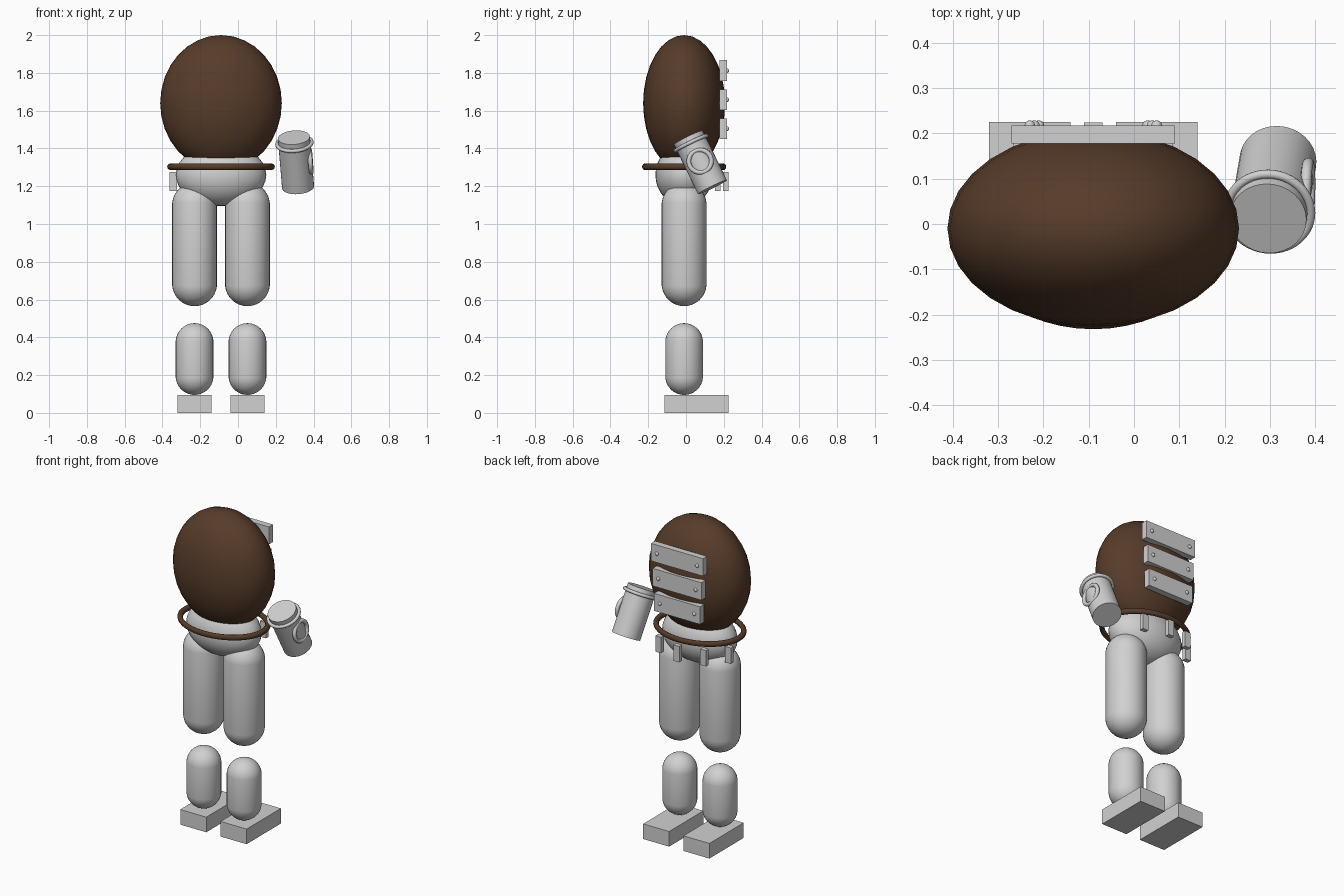
import bpy
import bmesh
import math
from mathutils import Matrix, Vector

cube = bpy.data.objects.get("Cube")
if cube:
    bpy.data.objects.remove(cube, do_unlink=True)

CX, CY = -0.09, -0.01  # body axis


def material(name, rgb):
    mat = bpy.data.materials.new(name)
    mat.use_nodes = True
    mat.diffuse_color = (*rgb, 1)
    mat.node_tree.nodes["Principled BSDF"].inputs["Base Color"].default_value = (*rgb, 1)
    return mat


BROWN = material("dark brown", (0.095, 0.045, 0.023))
GREY = material("light grey", (0.63, 0.64, 0.63))


def finish(name, bm, mat, matrix=Matrix(), smooth=True):
    mesh = bpy.data.meshes.new(name)
    bmesh.ops.recalc_face_normals(bm, faces=bm.faces)
    bm.to_mesh(mesh)
    bm.free()
    mesh.materials.append(mat)
    obj = bpy.data.objects.new(name, mesh)
    obj.matrix_world = matrix
    bpy.context.collection.objects.link(obj)
    if smooth:
        bpy.ops.object.select_all(action='DESELECT')
        obj.select_set(True)
        bpy.context.view_layer.objects.active = obj
        bpy.ops.object.shade_smooth_by_angle(angle=math.radians(40))
    return obj


def box(name, center, size, mat):
    bm = bmesh.new()
    bmesh.ops.create_cube(bm, size=1)
    bmesh.ops.scale(bm, vec=size, verts=bm.verts)
    return finish(name, bm, mat, Matrix.Translation(center), False)


def ellipsoid(name, center, radii, mat, segments=32):
    bm = bmesh.new()
    bmesh.ops.create_uvsphere(bm, u_segments=segments, v_segments=segments // 2, radius=1)
    bmesh.ops.scale(bm, vec=radii, verts=bm.verts)
    return finish(name, bm, mat, Matrix.Translation(center))


def capsule(name, x, y, bottom, top, radius, mat):
    bm = bmesh.new()
    bmesh.ops.create_uvsphere(bm, u_segments=32, v_segments=17, radius=radius)
    half = (top - bottom) / 2 - radius
    for v in bm.verts:
        v.co.z += math.copysign(half, v.co.z)
    return finish(name, bm, mat, Matrix.Translation((x, y, (top + bottom) / 2)))


def ring(name, major, minor, mat, matrix, steps=48, sides=12):
    bm = bmesh.new()
    circle = bmesh.ops.create_circle(bm, segments=sides, radius=minor,
                                     matrix=Matrix.Translation((major, 0, 0))
                                     @ Matrix.Rotation(math.pi / 2, 4, 'X'))
    edges = list({e for v in circle["verts"] for e in v.link_edges})
    bmesh.ops.spin(bm, geom=circle["verts"] + edges, cent=(0, 0, 0), axis=(0, 0, 1),
                   angle=math.tau, steps=steps, use_merge=True)
    bmesh.ops.remove_doubles(bm, verts=bm.verts, dist=1e-5)
    return finish(name, bm, mat, matrix)


# Body and hips
ellipsoid("torso", (CX, CY, 1.64), (0.322, 0.217, 0.36), BROWN)
ellipsoid("pelvis", (CX, CY, 1.26), (0.24, 0.152, 0.165), GREY)

# Legs and feet
for side, sx in (("left", 1), ("right", -1)):
    x = CX + sx * 0.14
    capsule(side + "_thigh", x, CY, 0.565, 1.22, 0.119, GREY)
    capsule(side + "_shin", x, CY, 0.095, 0.475, 0.1, GREY)
    box(side + "_foot", (x, 0.055, 0.0475), (0.18, 0.34, 0.095), GREY)

# Belt with hanging tags around the back
ring("belt", 0.268, 0.017, BROWN,
     Matrix.Translation((CX, CY, 1.303)) @ Matrix.Diagonal((1, 0.78, 1, 1)))
for i, degrees in enumerate((-72, -36, 0, 36)):
    a = math.radians(degrees)
    box(f"belt_tag_{i + 1}",
        (CX + 0.265 * math.sin(a), CY + 0.22 * math.cos(a), 1.225), (0.04, 0.028, 0.1), GREY)

# Back plates, each narrower than the one above, with a bolt at both ends
for i in range(3):
    z, width = 1.812 - 0.154 * i, 0.36 - 0.02 * i
    box(f"back_plate_{i + 1}", (CX, 0.198, z), (width, 0.04, 0.11), GREY)
    for side, sx in (("left", 1), ("right", -1)):
        ellipsoid(f"{side}_bolt_{i + 1}", (CX + sx * (width / 2 - 0.04), 0.217, z),
                  (0.012, 0.012, 0.012), GREY, 12)

# Tilted mug: cylinder, rim ring, and a ring handle on its outer side
top, bottom = Vector((0.296, 0.012, 1.458)), Vector((0.318, 0.14, 1.195))
axis = top - bottom
tilt = Matrix.Translation((top + bottom) / 2) @ Vector((0, 0, 1)).rotation_difference(axis).to_matrix().to_4x4()
bm = bmesh.new()
bmesh.ops.create_cone(bm, cap_ends=True, segments=32, radius1=0.085, radius2=0.085, depth=axis.length)
finish("mug_body", bm, GREY, tilt)
ring("mug_rim", 0.092, 0.01, GREY, tilt @ Matrix.Translation((0, 0, axis.length / 2 - 0.035)))
ring("mug_handle", 0.06, 0.012, GREY,
     tilt @ Matrix.Translation((0.077, 0, 0)) @ Matrix.Rotation(math.pi / 2, 4, 'Y'), steps=32)
